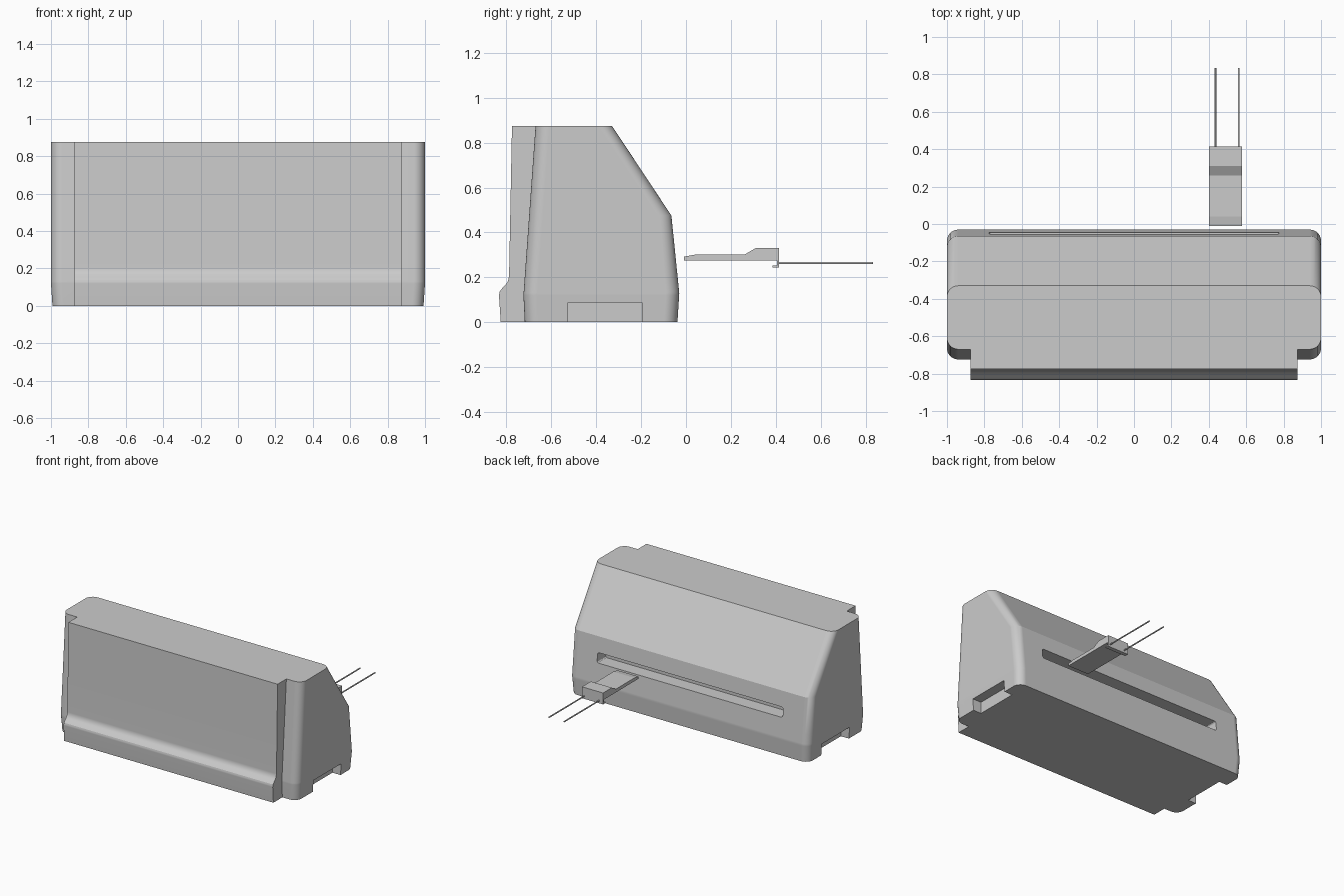
import bpy, bmesh, math

old = bpy.data.objects.get("Cube")
if old:
    bpy.data.objects.remove(old, do_unlink=True)

grey = bpy.data.materials.new("matte_grey")
grey.use_nodes = True
grey.diffuse_color = (0.6, 0.6, 0.6, 1)
grey.node_tree.nodes["Principled BSDF"].inputs["Base Color"].default_value = (0.6, 0.6, 0.6, 1)


def make_object(name, bm):
    bmesh.ops.recalc_face_normals(bm, faces=bm.faces)
    mesh = bpy.data.meshes.new(name)
    bm.to_mesh(mesh)
    bm.free()
    mesh.materials.append(grey)
    obj = bpy.data.objects.new(name, mesh)
    bpy.context.collection.objects.link(obj)
    return obj


def loft(name, rings):
    """Skin a stack of matching point loops and cap both ends."""
    bm = bmesh.new()
    loops = [[bm.verts.new(p) for p in ring] for ring in rings]
    n = len(loops[0])
    for a, b in zip(loops, loops[1:]):
        for i in range(n):
            j = (i + 1) % n
            bm.faces.new((a[i], a[j], b[j], b[i]))
    bm.faces.new(loops[0])
    bm.faces.new(loops[-1])
    return make_object(name, bm)


def box(name, low, high):
    rings = [[(low[0], low[1], z), (high[0], low[1], z),
              (high[0], high[1], z), (low[0], high[1], z)] for z in (low[2], high[2])]
    return loft(name, rings)


def activate(obj):
    bpy.ops.object.select_all(action='DESELECT')
    obj.select_set(True)
    bpy.context.view_layer.objects.active = obj


def cut(target, cutter):
    activate(target)
    mod = target.modifiers.new("cut", 'BOOLEAN')
    mod.operation = 'DIFFERENCE'
    mod.solver = 'EXACT'
    mod.object = cutter
    bpy.ops.object.modifier_apply(modifier=mod.name)
    bpy.data.objects.remove(cutter, do_unlink=True)


def along(path, z):
    """Linear y at height z on a (y, z) path."""
    for (y0, z0), (y1, z1) in zip(path, path[1:]):
        if z <= z1:
            return y0 + (y1 - y0) * (z - z0) / (z1 - z0)
    return path[-1][0]


# Housing: front panel, shoulder and back outlines, swept up in rounded sections
top = 0.875
panel = [(-0.825, 0), (-0.833, 0.12), (-0.829, 0.138), (-0.818, 0.152), (-0.804, 0.166),
         (-0.793, 0.182), (-0.788, 0.205), (-0.775, top)]
shoulder = [(-0.718, 0), (-0.724, 0.12), (-0.67, top)]
back = [(-0.038, 0), (-0.03, 0.13), (-0.065, 0.475), (-0.33, top)]
half_panel, radius, steps = 0.873, 0.06, 8


def section(z):
    p, f, b = along(panel, z), along(shoulder, z), along(back, z)
    half = 1 - 0.008 * max(0, 1 - z / 0.12)
    side = [(half_panel, p), (half_panel, f)]
    for cy, start in ((f + radius, -math.pi / 2), (b - radius, 0)):
        for i in range(steps + 1):
            a = start + i * math.pi / 2 / steps
            side.append((half - radius + radius * math.cos(a), cy + radius * math.sin(a)))
    return [(x, y, z) for x, y in side] + [(-x, y, z) for x, y in reversed(side)]


heights = sorted({z for path in (panel, shoulder, back) for _, z in path})
housing = loft("housing", [section(z) for z in heights])

# Grip notches under both ends
for s in (-1, 1):
    xs = sorted((s * 0.925, s * 1.1))
    cut(housing, box("notch_cutter", (xs[0], -0.525, -0.1), (xs[1], -0.195, 0.087)))

# Long slot in the back, with softened ends
slot = box("slot_cutter", (-0.775, -0.15, 0.283), (0.775, 0.1, 0.358))
bm = bmesh.new()
bm.from_mesh(slot.data)
ends = [e for e in bm.edges if abs(e.verts[0].co.y - e.verts[1].co.y) > 0.1]
bmesh.ops.bevel(bm, geom=ends, offset=0.015, segments=3, profile=0.5, affect='EDGES')
bm.to_mesh(slot.data)
bm.free()
cut(housing, slot)

# Smooth corners, crisp back creases
activate(housing)
bpy.ops.object.shade_smooth_by_angle(angle=math.radians(25))
verts = housing.data.vertices
for e in housing.data.edges:
    a, b = (verts[i].co for i in e.vertices)
    if abs(a.x - b.x) > 0.5 and min(a.y, b.y) > -0.2:
        e.use_edge_sharp = True
weighted = housing.modifiers.new("even_shading", 'WEIGHTED_NORMAL')
weighted.keep_sharp = True

# Plug tongue behind the slot, with a raised grip and a hooked end
tongue_profile = [(-0.01, 0.276), (-0.01, 0.292), (0.04, 0.301), (0.26, 0.301), (0.31, 0.33),
                  (0.415, 0.33), (0.415, 0.244), (0.385, 0.244), (0.385, 0.252),
                  (0.405, 0.252), (0.405, 0.276)]
loft("plug_tongue", [[(x, y, z) for y, z in tongue_profile] for x in (0.402, 0.578)])

# Two thin pins leading away from the plug
for name, x in (("pin_right", 0.435), ("pin_left", 0.56)):
    rings = [[(x + 0.005 * math.cos(k * math.pi / 6), y, 0.264 + 0.005 * math.sin(k * math.pi / 6))
              for k in range(12)] for y in (0.405, 0.833)]
    pin = loft(name, rings)
    activate(pin)
    bpy.ops.object.shade_smooth_by_angle(angle=math.radians(40))
